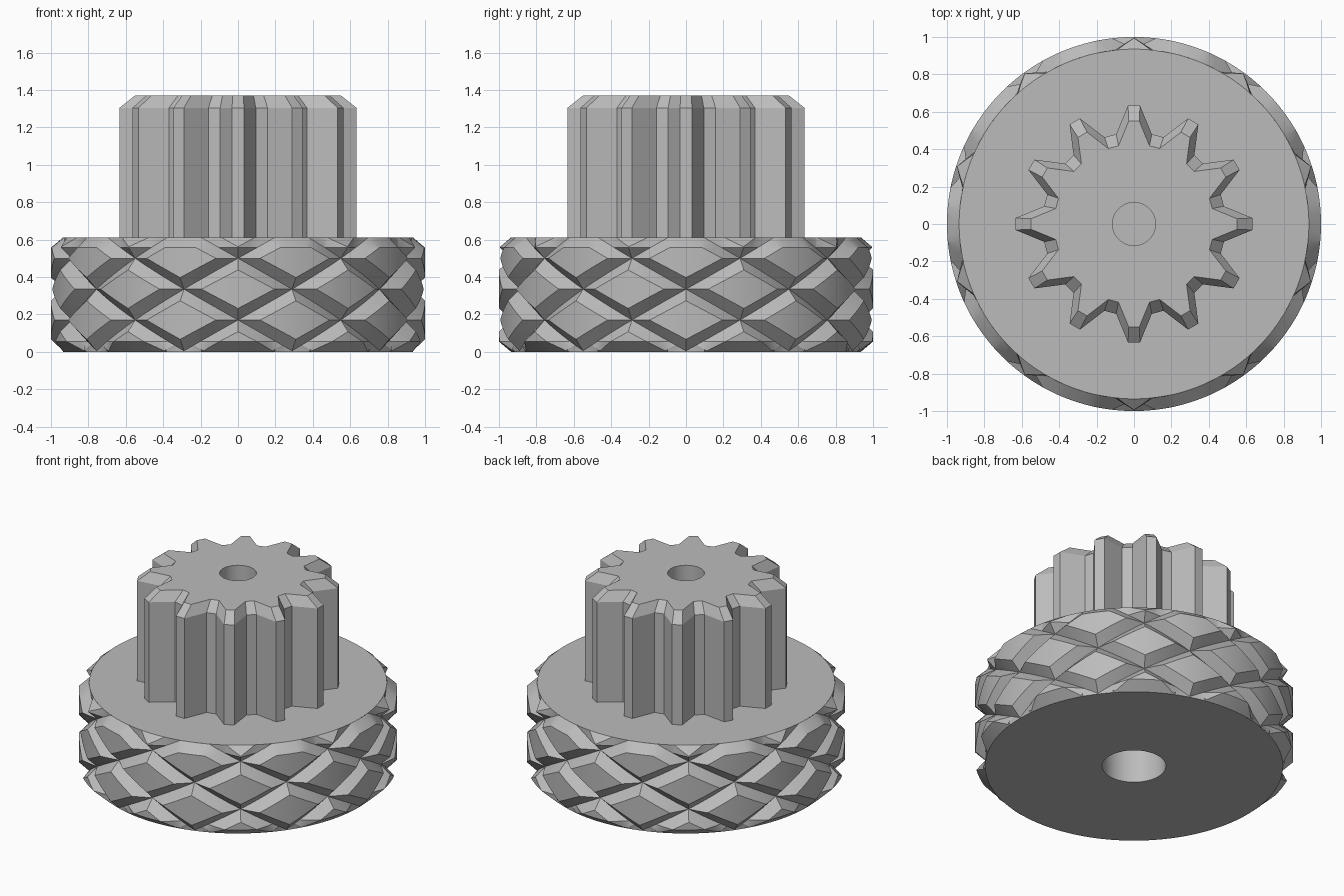
import bpy, bmesh
from math import sin, cos, pi, radians, sqrt
from mathutils import Vector

cube = bpy.data.objects.get("Cube")
if cube:
    bpy.data.objects.remove(cube)

R, CORE, H = 1.0, 0.935, 0.612       # knob radius, groove floor radius, knob height
STARTS, PITCH = 10, 0.33             # grooves per direction, vertical spacing
WALL, Z0 = 0.055, 0.5                # groove wall width, height of a front crossing
SLOPE = PITCH * STARTS / (2 * pi)
DIAG = sqrt(1 + SLOPE ** 2)

grey = bpy.data.materials.new("plain_grey")
grey.use_nodes = True
grey.diffuse_color = (0.5, 0.5, 0.5, 1)
grey.node_tree.nodes["Principled BSDF"].inputs["Base Color"].default_value = (0.5, 0.5, 0.5, 1)


def finish(bm, name):
    bmesh.ops.remove_doubles(bm, verts=bm.verts, dist=1e-4)
    bmesh.ops.recalc_face_normals(bm, faces=bm.faces)
    mesh = bpy.data.meshes.new(name)
    bm.to_mesh(mesh)
    bm.free()
    mesh.materials.append(grey)
    obj = bpy.data.objects.new(name, mesh)
    bpy.context.collection.objects.link(obj)
    bpy.ops.object.select_all(action='DESELECT')
    obj.select_set(True)
    bpy.context.view_layer.objects.active = obj
    bpy.ops.object.shade_smooth_by_angle(angle=radians(25))
    return obj


def circle(radius, z, count):
    step = 2 * pi / count
    return [Vector((radius * sin((i - 0.5) * step), -radius * cos((i - 0.5) * step), z))
            for i in range(count)]


def loft(bm, rings, cap_first=False, cap_last=False):
    loops = [[bm.verts.new(p) for p in ring] for ring in rings]
    for a, b in zip(loops, loops[1:]):
        for i in range(len(a)):
            j = (i + 1) % len(a)
            bm.faces.new((a[i], a[j], b[j], b[i]))
    if cap_first:
        bm.faces.new(loops[0])
    if cap_last:
        bm.faces.new(loops[-1])


# Knurled band: an unrolled strip, creased along the grooves, then wrapped round
bm = bmesh.new()
bm.faces.new([bm.verts.new(p) for p in
              ((0, 0, 0), (2 * pi, 0, 0), (2 * pi, 0, H), (0, 0, H))])


def crease(point, normal):
    bmesh.ops.bisect_plane(bm, geom=bm.verts[:] + bm.edges[:] + bm.faces[:],
                           dist=1e-5, plane_co=point, plane_no=normal)


for k in range(-STARTS - 2, STARTS + 3):
    for sign in (-1, 1):
        for offset in (-WALL, 0, WALL):
            crease((0, 0, Z0 + k * PITCH + offset * DIAG), (-sign * SLOPE, 0, 1))
for z in (WALL, H - WALL, Z0, Z0 - PITCH / 2, Z0 - PITCH):
    crease((0, 0, z), (0, 0, 1))
for i in range(1, 120):
    crease((i * pi / 60, 0, 0), (1, 0, 0))

for v in bm.verts:
    u, z = v.co.x, v.co.z
    gaps = [z, H - z]
    for sign in (-1, 1):
        d = z - Z0 - sign * SLOPE * u
        gaps.append(abs((d + PITCH / 2) % PITCH - PITCH / 2) / DIAG)
    r = CORE + (R - CORE) * min(1, min(gaps) / WALL)
    v.co = (r * sin(u), -r * cos(u), z)
finish(bm, "knurled_band")

# Knob core: top plate, bottom plate and the wide blind bore underneath
bm = bmesh.new()
profile = [(0.2, 0.4), (0.2, 0), (CORE, 0), (0.92, 0.01), (0.92, H - 0.01), (CORE, H)]
loft(bm, [circle(r, z, 120) for r, z in profile], True, True)
finish(bm, "knob_core")

# Toothed hub: outline of straight teeth, chamfered top and a narrow blind bore
TEETH = 12


def hub_outline(scale, z):
    points = []
    for t in range(TEETH):
        for angle, r in ((-2.9, 0.634), (2.9, 0.634), (11.2, 0.49), (18.8, 0.49)):
            a = radians(angle + t * 360 / TEETH)
            points.append(Vector((r * scale * sin(a), -r * scale * cos(a), z)))
    return points


bm = bmesh.new()
rings = [hub_outline(1, H - 0.01), hub_outline(1, 1.305), hub_outline(0.87, 1.37),
         circle(0.115, 1.37, TEETH * 4), circle(0.115, 0.9, TEETH * 4)]
loft(bm, rings, False, True)
finish(bm, "toothed_hub")
